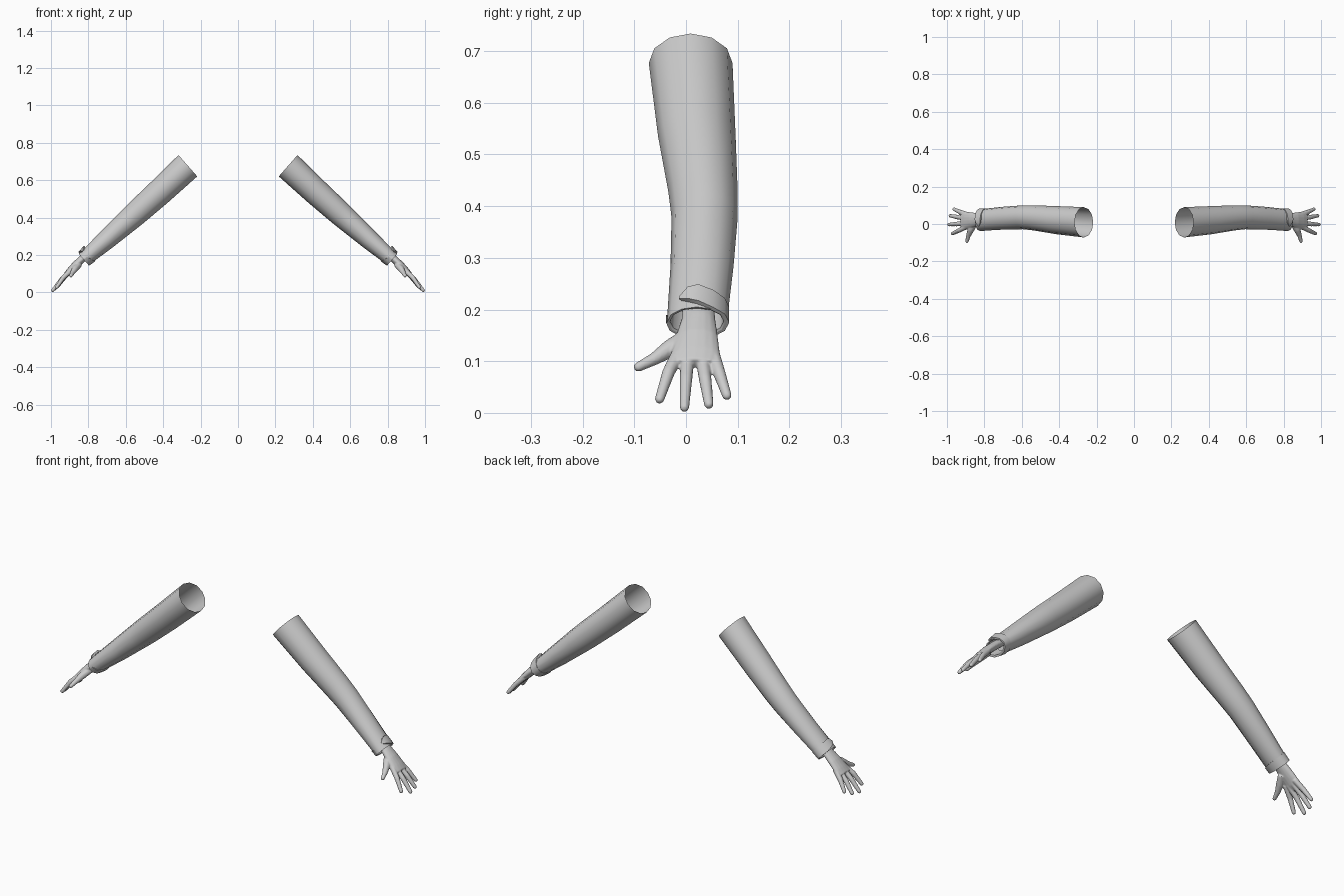
import bpy, bmesh, math
from mathutils import Vector

if "Cube" in bpy.data.objects:
    bpy.data.objects.remove(bpy.data.objects["Cube"])

grey = bpy.data.materials.new("plain grey")
grey.diffuse_color = (0.6, 0.6, 0.6, 1)
grey.use_nodes = True
grey.node_tree.nodes["Principled BSDF"].inputs["Base Color"].default_value = grey.diffuse_color

OUT = Vector((0.66, 0, 0.75))      # across the arm, towards its outer side
AXIS = Vector((0.75, 0, -0.66))    # along the arm, towards the hand
SIDE = Vector((0, 1, 0))


def ellipse(x, y, z, ry, rn, n=12):
    c = Vector((x, y, z))
    return [c + SIDE * ry * math.cos(2 * math.pi * i / n)
            + OUT * rn * math.sin(2 * math.pi * i / n) for i in range(n)]


def loft(bm, rings, closed=True, caps=False):
    rows = [[bm.verts.new(p) for p in r] for r in rings]
    n = len(rows[0])
    for a, b in zip(rows, rows[1:]):
        for i in range(n if closed else n - 1):
            j = (i + 1) % n
            bm.faces.new((a[i], a[j], b[j], b[i]))
    if caps:
        bm.faces.new(rows[0])
        bm.faces.new(rows[-1])


def finger(bm, points, radii):
    """Tapered round finger along a path, with a rounded tip."""
    pts = [Vector(p) for p in points]
    d = (pts[-1] - pts[-2]).normalized()
    r = radii[-1]
    path = list(zip(pts, radii))
    path += [(pts[-1] + d * r * math.sin(t), r * math.cos(t)) for t in (0.5, 1.0, 1.4)]
    rings = []
    for i, (p, rad) in enumerate(path):
        d = (path[min(i + 1, len(path) - 1)][0] - path[max(i - 1, 0)][0]).normalized()
        u = d.cross(OUT).normalized()
        v = u.cross(d)
        rings.append([p + (u * math.cos(k * math.pi / 5) + v * math.sin(k * math.pi / 5)) * rad
                      for k in range(10)])
    loft(bm, rings, caps=True)


def finish(bm, name, remesh=False):
    bmesh.ops.recalc_face_normals(bm, faces=bm.faces)
    me = bpy.data.meshes.new(name)
    bm.to_mesh(me)
    bm.free()
    me.materials.append(grey)
    ob = bpy.data.objects.new(name, me)
    bpy.context.collection.objects.link(ob)
    bpy.ops.object.select_all(action='DESELECT')
    ob.select_set(True)
    bpy.context.view_layer.objects.active = ob
    bpy.ops.object.shade_smooth_by_angle(angle=math.radians(50))
    if remesh:
        m = ob.modifiers.new("blend", 'REMESH')
        m.mode = 'VOXEL'
        m.voxel_size = 0.003
        m.use_smooth_shade = True
        s = ob.modifiers.new("soften", 'SMOOTH')
        s.factor, s.iterations = 0.5, 4
    m = ob.modifiers.new("other arm", 'MIRROR')
    m.use_axis[0] = True
    m.use_mirror_merge = False
    return ob


# Sleeve: open tube bent at the elbow, with a lip turned in at the wrist
bm = bmesh.new()
loft(bm, [ellipse(*r) for r in (
    (0.268, 0.009, 0.677, 0.081, 0.076),
    (0.42, 0.021, 0.535, 0.075, 0.071),
    (0.54, 0.033, 0.427, 0.067, 0.066),
    (0.595, 0.036, 0.378, 0.064, 0.062),
    (0.70, 0.031, 0.284, 0.061, 0.053),
    (0.825, 0.021, 0.175, 0.058, 0.040),
    (0.823, 0.021, 0.177, 0.052, 0.034),
    (0.775, 0.023, 0.217, 0.050, 0.036))])
finish(bm, "sleeve")

# Turned-back cuff: partial band with a raised pointed end on the outer side
bm = bmesh.new()
cuff = Vector((0.825, 0.021, 0.175))
steps = ((122, 0.030, 0.024, 1.12), (105, 0.046, 0.016, 1.2), (88, 0.050, 0.008, 1.22),
         (60, 0.046, 0.0, 1.12), (30, 0.044, 0, 1.08), (0, 0.044, 0, 1.08),
         (-30, 0.043, 0, 1.08), (-60, 0.042, 0, 1.08), (-90, 0.040, 0, 1.08),
         (-120, 0.036, 0, 1.07), (-150, 0.030, 0, 1.05), (-180, 0.022, 0, 1.03))


def on_cuff(deg, depth, k):
    a = math.radians(deg)
    return (cuff - AXIS * depth + SIDE * 0.058 * k * math.cos(a)
            + OUT * (0.040 + 0.1 * depth) * k * math.sin(a))


loft(bm, [[on_cuff(a, top, 0.98) for a, top, low, k in steps],
          [on_cuff(a, top, k) for a, top, low, k in steps],
          [on_cuff(a, low, k) for a, top, low, k in steps],
          [on_cuff(a, low, 0.95) for a, top, low, k in steps]], closed=False)
finish(bm, "cuff_fold")

# Hand: flattened palm and five fingers blended into one skin
bm = bmesh.new()
loft(bm, [ellipse(*r, n=16) for r in (
    (0.79, 0.024, 0.215, 0.030, 0.019),
    (0.832, 0.024, 0.180, 0.033, 0.020),
    (0.868, 0.021, 0.147, 0.041, 0.020),
    (0.900, 0.019, 0.115, 0.047, 0.017),
    (0.922, 0.017, 0.095, 0.045, 0.012))], caps=True)
fingers = (
    ((0.890, -0.012, 0.120), (0.935, -0.034, 0.078), (0.970, -0.051, 0.027)),
    ((0.895, 0.004, 0.115), (0.946, 0.000, 0.066), (0.990, -0.003, 0.011)),
    ((0.895, 0.030, 0.115), (0.944, 0.037, 0.066), (0.982, 0.044, 0.017)),
    ((0.890, 0.050, 0.120), (0.930, 0.064, 0.078), (0.962, 0.079, 0.034)))
for f in fingers:
    finger(bm, f, (0.014, 0.0125, 0.0095))
# thumb
finger(bm, ((0.850, 0.010, 0.150), (0.872, -0.030, 0.125),
            (0.885, -0.062, 0.104), (0.893, -0.092, 0.089)),
       (0.018, 0.018, 0.0125, 0.0095))
finish(bm, "hand", remesh=True)
